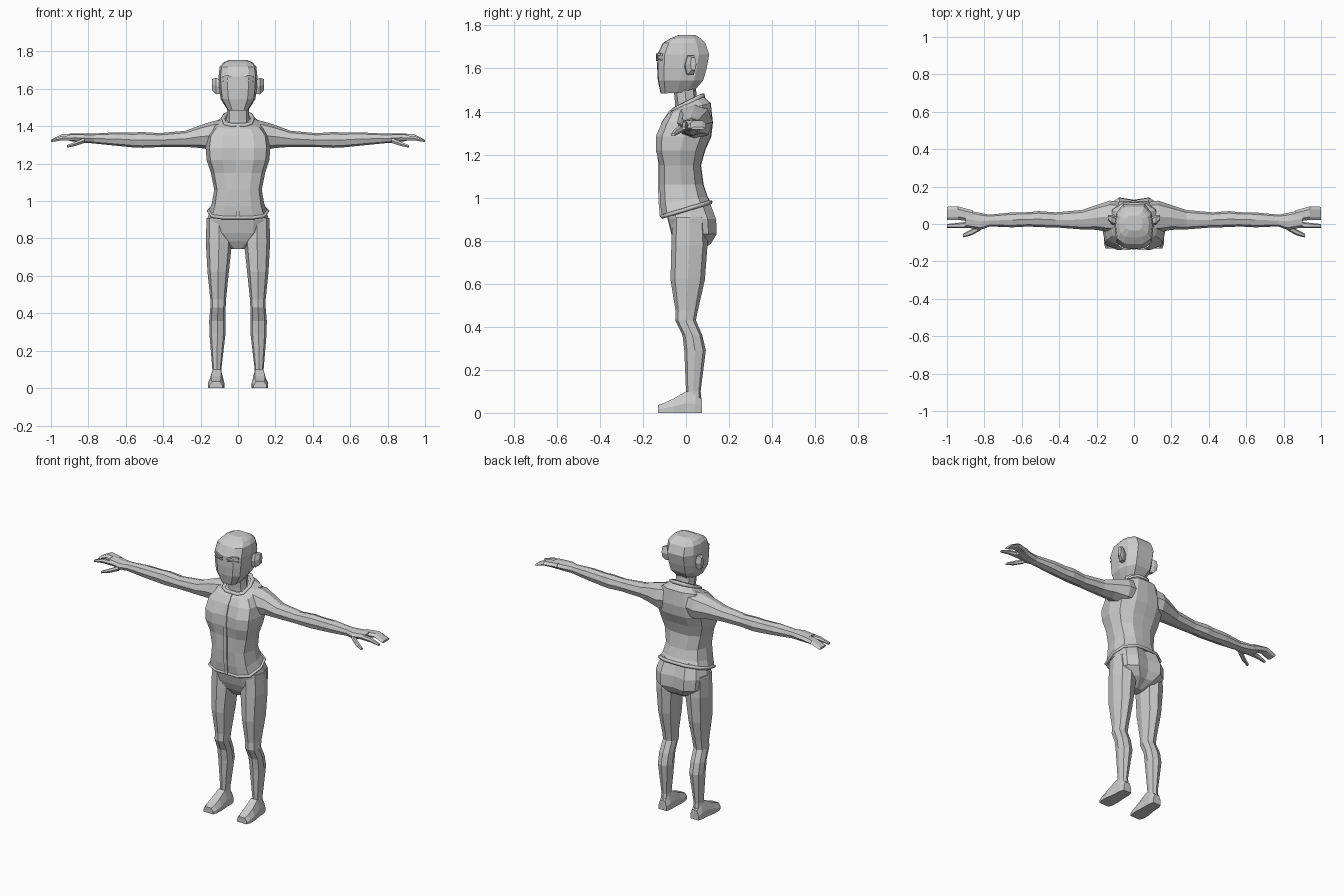
import bpy, bmesh
from math import cos, sin, pi


def loft(name, rings, mirror=False):
    """Skin a list of equal-length closed point rings and cap both ends."""
    bm = bmesh.new()
    vs = [[bm.verts.new(p) for p in r] for r in rings]
    n = len(rings[0])
    for a, b in zip(vs, vs[1:]):
        for i in range(n):
            j = (i + 1) % n
            bm.faces.new((a[i], a[j], b[j], b[i]))
    bm.faces.new(vs[0])
    bm.faces.new(vs[-1])
    bmesh.ops.recalc_face_normals(bm, faces=bm.faces)
    me = bpy.data.meshes.new(name)
    bm.to_mesh(me)
    bm.free()
    ob = bpy.data.objects.new(name, me)
    bpy.context.collection.objects.link(ob)
    if mirror:
        ob.modifiers.new("Mirror", 'MIRROR').use_mirror_merge = False
    return ob


def oval(n, power=0.85):
    """Slightly boxy unit polygon."""
    f = lambda v: abs(v) ** power * (1 if v > 0 else -1) if abs(v) > 1e-6 else 0
    return [(f(cos(2 * pi * i / n)), f(sin(2 * pi * i / n))) for i in range(n)]


def limb_x(name, data, n=8):
    """Limb along x: rows of x, y, z, y radius, z radius."""
    return loft(name, [[(x, y + ry * u, z + rz * v) for u, v in oval(n)]
                       for x, y, z, ry, rz in data], True)


def limb_z(name, data, n=8):
    """Limb along z: rows of z, x, y, x radius, y radius."""
    return loft(name, [[(x + rx * u, y + ry * v, z) for u, v in oval(n)]
                       for z, x, y, rx, ry in data], True)


def body_ring(half, z, w, front, back, slope=0.0, cleft=0.0):
    """Symmetric ring from a half section; slope tilts it, cleft dents the front."""
    mid, h = (front + back) / 2, (back - front) / 2
    pts = []
    for u, v in half:
        y = mid + h * v + (cleft if u == 0 and v < 0 else 0)
        pts.append((w * u, y, z + slope * y))
    return pts + [(-x, y, zz) for x, y, zz in pts[-2:0:-1]]


def trim(name, pts, r):
    """Closed piping around a ring of points."""
    cu = bpy.data.curves.new(name, 'CURVE')
    cu.dimensions = '3D'
    cu.bevel_depth = r
    cu.bevel_resolution = 0
    sp = cu.splines.new('POLY')
    sp.points.add(len(pts) - 1)
    for p, q in zip(sp.points, pts):
        p.co = (*q, 1)
    sp.use_cyclic_u = True
    bpy.context.collection.objects.link(bpy.data.objects.new(name, cu))


# Jacket body with collar and hem piping
CHEST = [(0, -1), (.5, -1), (.88, -.78), (1, 0), (.87, .62), (.45, .97), (0, 1)]
jacket = [body_ring(CHEST, *r) for r in (
    (.945, .158, -.112, .115, .3),
    (.99, .140, -.120, .100, .15),
    (1.06, .127, -.123, .082),
    (1.15, .145, -.122, .070),
    (1.22, .168, -.140, .090, 0, .012),
    (1.285, .173, -.140, .118, 0, .015),
    (1.35, .165, -.112, .125, 0, .006),
    (1.41, .130, -.085, .115, .25),
    (1.435, .078, -.060, .078, .5))]
loft("jacket_body", jacket)
trim("jacket_hem", jacket[0], .010)
trim("jacket_collar", jacket[-1], .013)

# Zipper strip following the jacket front
loft("zipper", [[(-.011, y + .02, z), (.011, y + .02, z), (.011, y, z), (-.011, y, z)]
                for z, y in ((.915, -.122), (.985, -.128), (1.06, -.130), (1.15, -.129),
                             (1.22, -.135), (1.285, -.132), (1.35, -.114), (1.405, -.076))])

# Hips
HIP = [(0, -1), (.5, -.97), (.88, -.65), (1, 0), (.85, .65), (.5, 1), (0, .88)]
loft("hips", [body_ring(HIP, *r) for r in (
    (.97, .142, -.090, .105, .2),
    (.90, .166, -.085, .140),
    (.83, .160, -.068, .142),
    (.785, .10, -.050, .115),
    (.745, .036, -.025, .050))])

# Legs
limb_z("leg", (
    (.91, .102, .015, .066, .078),
    (.78, .102, .016, .070, .084),
    (.62, .106, .008, .057, .080),
    (.475, .106, .003, .042, .052),
    (.43, .107, -.002, .041, .048),
    (.36, .110, .030, .044, .046),
    (.29, .110, .042, .043, .050),
    (.10, .113, .034, .024, .034),
    (.05, .113, .035, .028, .038)))

# Feet
loft("foot", [[(c - w, y, 0), (c + w, y, 0), (c + w, y, h * .45),
               (c + w * .6, y, h), (c - w * .6, y, h), (c - w, y, h * .45)]
              for y, c, w, h in ((.075, .112, .028, .06), (.045, .113, .036, .09),
                                 (.0, .114, .037, .10), (-.06, .117, .044, .065),
                                 (-.105, .118, .043, .045), (-.13, .118, .034, .036))], True)

# Arms
limb_x("arm", (
    (.06, .045, 1.357, .070, .082),
    (.13, .040, 1.350, .085, .078),
    (.20, .035, 1.345, .066, .061),
    (.28, .023, 1.333, .052, .043),
    (.42, .022, 1.326, .040, .037),
    (.51, .026, 1.327, .043, .042),
    (.56, .025, 1.327, .038, .040),
    (.65, .022, 1.332, .040, .036),
    (.79, .018, 1.335, .030, .025)))

# Hands: palm, joined fingers, index finger, thumb
limb_x("palm", ((.77, .018, 1.335, .031, .026), (.82, .014, 1.336, .045, .025),
                (.90, .028, 1.341, .047, .020)))
limb_x("joined_fingers", ((.86, .042, 1.342, .030, .018), (.94, .058, 1.345, .036, .015),
                          (1.0, .056, 1.322, .036, .007)), 6)
limb_x("index_finger", ((.86, -.002, 1.338, .020, .017), (.94, -.008, 1.336, .014, .013),
                        (1.0, -.010, 1.322, .010, .007)), 6)
limb_x("thumb", ((.82, -.016, 1.325, .018, .016), (.87, -.045, 1.306, .016, .013),
                 (.915, -.062, 1.292, .010, .007)), 6)

# Neck
loft("neck", [[(w * u, y + d * v, z + s * v) for u, v in oval(8)]
              for z, y, w, d, s in ((1.40, .005, .066, .055, .02),
                                    (1.45, .000, .060, .050, .02),
                                    (1.53, -.008, .060, .052, 0))])

# Head
SKULL = [(0, -1), (.55, -.97), (.9, -.72), (1, 0), (.9, .6), (.55, 1), (0, 1)]
loft("head", [body_ring(SKULL, *r) for r in (
    (1.490, .056, -.118, .035, .06),
    (1.545, .093, -.131, .080),
    (1.600, .100, -.134, .096),
    (1.665, .104, -.133, .108),
    (1.718, .098, -.108, .090),
    (1.740, .080, -.072, .068),
    (1.755, .045, -.035, .045))])

# Ears
limb_x("ear", ((.085, .012, 1.610, .022, .040), (.118, .022, 1.615, .026, .050),
               (.138, .034, 1.622, .014, .034)), 6)

# Brows and eyelids as thin slanted slivers
for name, z0, z1, t in (("brow", 1.652, 1.668, .005), ("eyelid", 1.638, 1.644, .003)):
    loft(name, [[(x, y - .006, z - t), (x, y - .006, z + t), (x, y + .03, z + t), (x, y + .03, z - t)]
                for x, y, z in ((.018, -.133, z0), (.05, -.132, z1), (.082, -.112, z1 - .004))], True)
